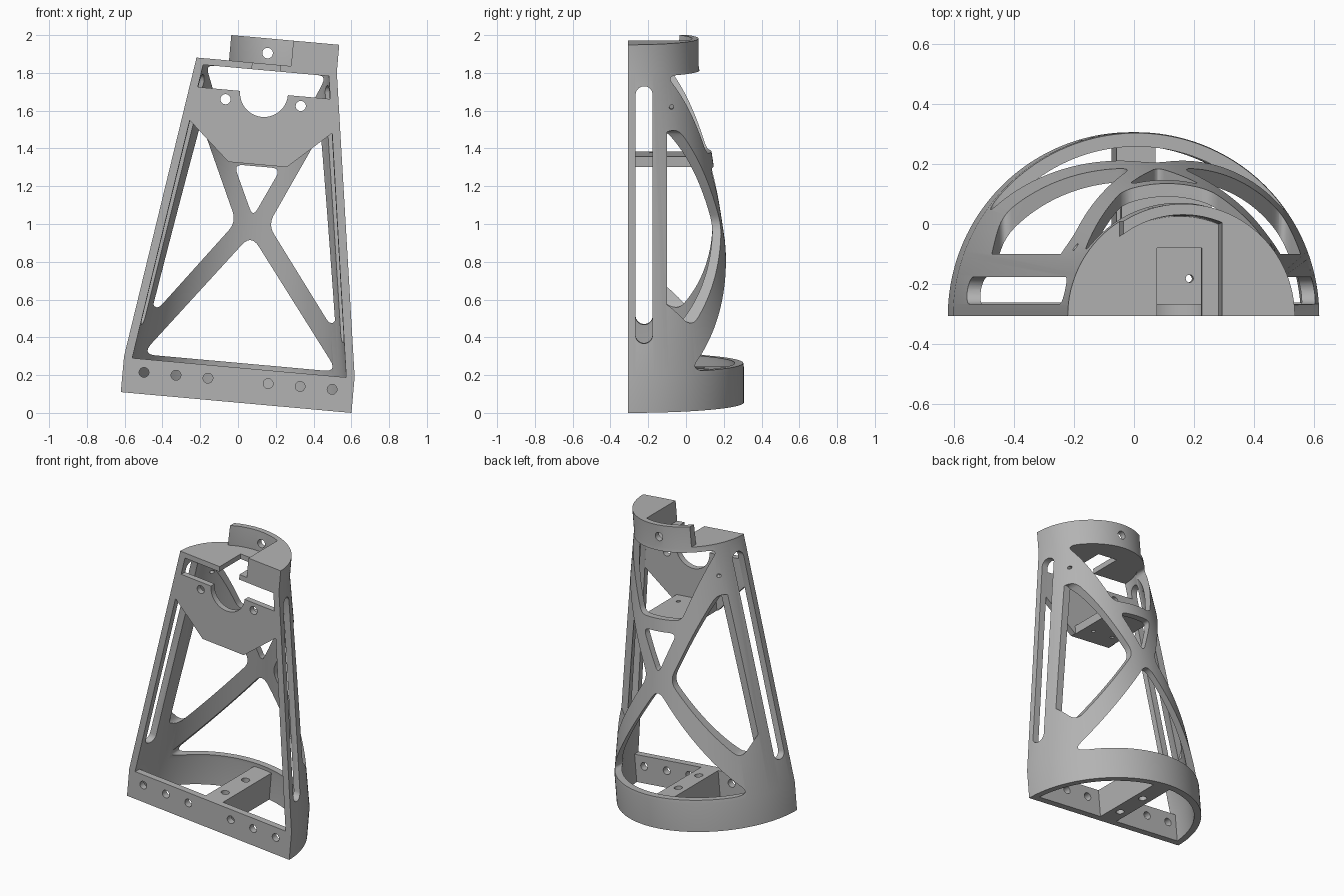
import bpy, bmesh, math
from mathutils import Matrix, Vector

cube = bpy.data.objects.get("Cube")
if cube:
    bpy.data.objects.remove(cube)

grey = bpy.data.materials.new("plain grey")
grey.use_nodes = True
GREY = (0.45, 0.45, 0.45, 1)
grey.diffuse_color = GREY
grey.node_tree.nodes["Principled BSDF"].inputs["Base Color"].default_value = GREY

# The whole stand leans sideways; parts are built upright, then placed with this
PLACE = Matrix.Translation((-0.01, -0.307, 0.055)) @ Matrix.Rotation(math.radians(5.15), 4, 'Y')
WALL = 0.045


def make_object(name, bm):
    bmesh.ops.recalc_face_normals(bm, faces=bm.faces)
    mesh = bpy.data.meshes.new(name)
    bm.to_mesh(mesh)
    bm.free()
    mesh.materials.append(grey)
    ob = bpy.data.objects.new(name, mesh)
    bpy.context.scene.collection.objects.link(ob)
    return ob


def prism(name, outline, axis, start, end):
    """Extrude a 2D outline along x, y or z."""
    lift = {'x': lambda p, t: (t, p[0], p[1]),
            'y': lambda p, t: (p[0], t, p[1]),
            'z': lambda p, t: (p[0], p[1], t)}[axis]
    bm = bmesh.new()
    a = [bm.verts.new(lift(p, start)) for p in outline]
    b = [bm.verts.new(lift(p, end)) for p in outline]
    bm.faces.new(a)
    bm.faces.new(b[::-1])
    n = len(a)
    for i in range(n):
        j = (i + 1) % n
        bm.faces.new((a[i], a[j], b[j], b[i]))
    return make_object(name, bm)


def box(name, x0, x1, y0, y1, z0, z1):
    return prism(name, [(x0, y0), (x1, y0), (x1, y1), (x0, y1)], 'z', z0, z1)


def circle(cx, cy, r, n=24):
    return [(cx + r * math.cos(math.tau * i / n), cy + r * math.sin(math.tau * i / n)) for i in range(n)]


def rounded(points, d, steps=7):
    """Round every corner of an outline, starting d before it."""
    out = []
    for i, p in enumerate(points):
        p = Vector(p)
        a = p + (Vector(points[i - 1]) - p).normalized() * d
        b = p + (Vector(points[(i + 1) % len(points)]) - p).normalized() * d
        for k in range(steps + 1):
            t = k / steps
            out.append(tuple(a * (1 - t) ** 2 + p * 2 * t * (1 - t) + b * t * t))
    return out


def cut(ob, cutters):
    for c in cutters:
        mod = ob.modifiers.new("cut", 'BOOLEAN')
        mod.operation, mod.solver, mod.object = 'DIFFERENCE', 'EXACT', c
    bpy.context.view_layer.update()
    deps = bpy.context.evaluated_depsgraph_get()
    mesh = bpy.data.meshes.new_from_object(ob.evaluated_get(deps))
    ob.modifiers.clear()
    ob.data = mesh
    for c in cutters:
        bpy.data.objects.remove(c)


def half_disc(r, n=64, from_x=None):
    x0 = -r if from_x is None else from_x
    sweep = math.acos(x0 / r)
    pts = [(r * math.cos(sweep * i / n), r * math.sin(sweep * i / n)) for i in range(n + 1)]
    return pts if from_x is None else pts + [(x0, 0)]


# Half-cone shell: base ring, tapering wall and top collar
profile = [(0.613, 0), (0.613, 0.19), (0.374, 1.79), (0.374, 1.935),
           (0.338, 1.935), (0.332, 1.78), (0.613 - WALL, 0.19), (0.613 - WALL, 0)]
bm = bmesh.new()
SEG = 96
rings = []
for i in range(SEG + 1):
    a = math.pi * i / SEG
    rings.append([bm.verts.new((r * math.cos(a), r * math.sin(a), z)) for r, z in profile])
for r0, r1 in zip(rings, rings[1:]):
    for k in range(len(profile)):
        m = (k + 1) % len(profile)
        bm.faces.new((r0[k], r0[m], r1[m], r1[k]))
bm.faces.new(rings[0])
bm.faces.new(rings[-1][::-1])
shell = make_object("half_cone_shell", bm)

# Openings that leave the crossed braces
side = [(0.085, 0.952), (0.47, 0.438), (0.54, 0.63), (0.7, 0.7), (0.7, 1.2), (0.335, 1.5)]
cutters = [
    prism("lower_opening", rounded([(-0.52, 0.21), (0.52, 0.21), (0, 0.893)], 0.075), 'y', 0.1, 0.8),
    prism("small_opening", rounded([(-0.125, 1.255), (0.125, 1.255), (0, 0.985)], 0.05), 'y', 0.1, 0.8),
    prism("upper_opening", rounded([(-0.32, 1.765), (0.32, 1.765), (0.15, 1.335), (-0.15, 1.335)], 0.045),
          'y', 0.1, 0.8),
    box("collar_step", -0.6, -0.2, -0.1, 0.8, 1.8, 2.2),
    prism("collar_hole", circle(0, 1.857, 0.028), 'y', 0.1, 0.8),
]
slot = [(0.085 + 0.045 * math.cos(math.tau * (i + 0.5) / 24),
         (1.67 if i < 12 else 0.41) + 0.045 * math.sin(math.tau * (i + 0.5) / 24)) for i in range(24)]
for s in (-1, 1):
    outline = rounded([(s * x, z) for x, z in side], 0.06)
    cutters.append(prism("side_opening", outline, 'y', 0.207, 0.8))
    cutters.append(prism("side_slot", slot, 'x', s * 0.2, s * 0.8))
    cutters.append(prism("pin_hole", circle(0.23, 1.6, 0.012, 12), 'x', s * 0.2, s * 0.8))
cut(shell, cutters)

# Base: drilled front bar and centre rib
bar = box("front_bar", -0.6, 0.6, 0, WALL, 0, 0.185)
cut(bar, [prism("bar_hole", circle(s * x, 0.115, 0.026), 'y', -0.1, 0.2)
          for s in (-1, 1) for x in (0.16, 0.33, 0.5)])
rib = box("centre_rib", -0.065, 0.065, WALL - 0.01, 0.59, 0, 0.185)
cut(rib, [prism("rib_hole", circle(0, y, 0.026), 'z', -0.1, 0.4) for y in (0.16, 0.38)])

# Front mounting plate with half-round notch
plate = prism("mounting_plate", [(-0.39, 1.645), (-0.4, 1.485), (-0.155, 1.265),
                                 (0.155, 1.265), (0.4, 1.485), (0.39, 1.645)], 'y', 0, 0.04)
cut(plate, [prism("notch", circle(0, 1.645, 0.127, 48), 'y', -0.1, 0.2)] +
    [prism("plate_hole", circle(s * 0.2, 1.594, 0.027), 'y', -0.1, 0.2) for s in (-1, 1)])

# Shelf from plate to rear crossbar
shelf = box("shelf", -0.15, 0.15, 0.02, 0.41, 1.265, 1.32)
cut(shelf, [prism("shelf_hole", circle(s * 0.077, 0.125, 0.013, 12), 'z', 1.1, 1.5) for s in (-1, 1)])

# Lid with square cut-out, and the raised block on it
lid = prism("lid", half_disc(0.365), 'z', 1.765, 1.8)
cut(lid, [box("lid_cutout", -0.075, 0.075, -0.1, 0.227, 1.6, 1.9)])
block = prism("raised_block", half_disc(0.373, 40, 0.13), 'z', 1.79, 1.935)

# Lean into place and shade
bpy.ops.object.select_all(action='DESELECT')
for ob in (shell, bar, rib, plate, shelf, lid, block):
    ob.data.transform(PLACE)
    ob.select_set(True)
bpy.context.view_layer.objects.active = shell
bpy.ops.object.shade_smooth_by_angle(angle=math.radians(30))
